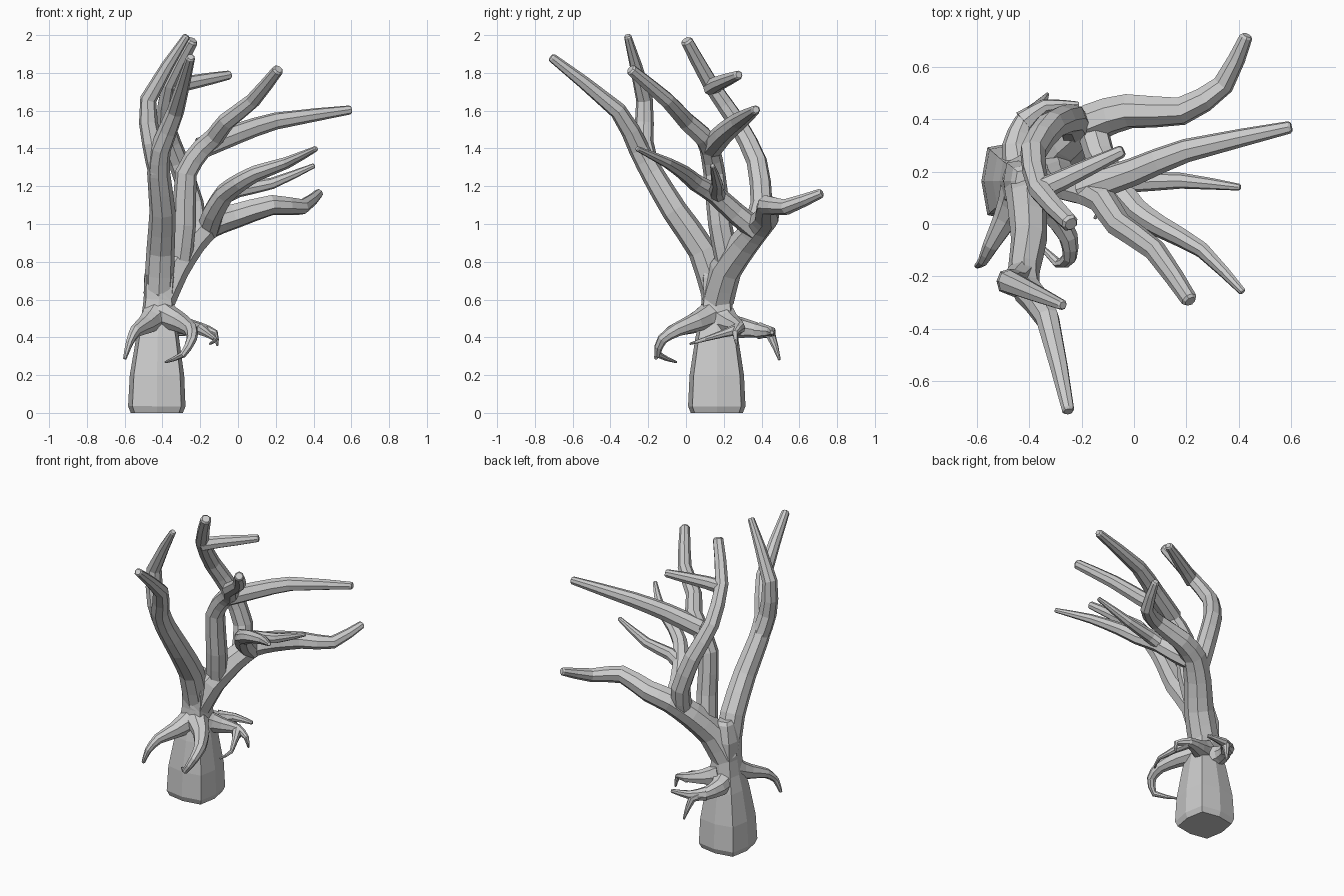
import bpy, bmesh, math
from mathutils import Vector

if "Cube" in bpy.data.objects:
    bpy.data.objects.remove(bpy.data.objects["Cube"])


def soften(p):
    """Add a slightly rounded midpoint to every span of a path."""
    out = []
    for i in range(len(p) - 1):
        a, b = p[max(i - 1, 0)], p[min(i + 2, len(p) - 1)]
        out += [p[i], (p[i] + p[i + 1]) * 0.54 - (a + b) * 0.04]
    return out + [p[-1]]


def tube(name, path, radii, square=1.06, sides=8):
    """Closed eight-sided tube along a path, one radius per point, chamfered tip."""
    co, rad = list(path), list(radii)
    tip, r = co[-1].copy(), rad[-1]
    co[-1] = tip - (tip - co[-2]).normalized() * r * 0.35
    co.append(tip)
    rad.append(r * 0.72)
    bm = bmesh.new()
    rings = []
    tangent = (co[1] - co[0]).normalized()
    side = Vector((1, 0, 0)) if abs(tangent.x) < 0.8 else Vector((0, 1, 0))
    for i, c in enumerate(co):
        a, b = co[max(i - 1, 0)], co[min(i + 1, len(co) - 1)]
        t = (b - a).normalized()
        side = tangent.rotation_difference(t) @ side
        side = (side - t * side.dot(t)).normalized()
        tangent = t
        other = t.cross(side)
        ring = []
        for k in range(sides):
            ang = 2 * math.pi * k / sides
            f = rad[i] * (square if k % 2 else 1.0)
            ring.append(bm.verts.new(c + (side * math.cos(ang) + other * math.sin(ang)) * f))
        rings.append(ring)
    for lo, hi in zip(rings, rings[1:]):
        for k in range(sides):
            n = (k + 1) % sides
            bm.faces.new((lo[k], lo[n], hi[n], hi[k]))
    bm.faces.new(rings[0][::-1])
    bm.faces.new(rings[-1])
    bmesh.ops.recalc_face_normals(bm, faces=bm.faces)
    me = bpy.data.meshes.new(name)
    bm.to_mesh(me)
    bm.free()
    ob = bpy.data.objects.new(name, me)
    bpy.context.collection.objects.link(ob)
    return ob


def limb(name, r0, r1, *pts, ease=1.5):
    """Branch whose radius eases from r0 to r1 along its length."""
    path = soften([Vector(q) for q in pts])
    run = [0.0]
    for a, b in zip(path, path[1:]):
        run.append(run[-1] + (b - a).length)
    return tube(name, path, [r0 + (r1 - r0) * (s / run[-1]) ** ease for s in run])


def claw(name, r0, r1, *pts):
    """Root that thins quickly to a point."""
    return limb(name, r0, r1, *pts, ease=0.7)


def weld(name, base, parts):
    """Union the parts into the base as one clean skin."""
    for part in parts:
        mod = base.modifiers.new("union", 'BOOLEAN')
        mod.operation, mod.solver, mod.object = 'UNION', 'EXACT', part
    dg = bpy.context.evaluated_depsgraph_get()
    mesh = bpy.data.meshes.new_from_object(base.evaluated_get(dg))
    base.modifiers.clear()
    base.data = mesh
    base.name = name
    for part in parts:
        bpy.data.objects.remove(part)


# Flared, squarish foot and trunk: height and radius
profile = [(0, .138), (.035, .152), (.2, .144), (.4, .113), (.5, .09), (.6, .08), (.72, .083), (.85, .06)]
trunk = tube("trunk", [Vector((-.43 + .03 * z * z, .163, z)) for z, r in profile],
             [r for z, r in profile], square=1.2)

branches = []
# Front limb and its fork
branches.append(limb("front_branch", .078, .024, (-.42, .16, .63), (-.41, .085, .86), (-.40, -.06, 1.07),
                     (-.42, -.18, 1.27), (-.41, -.25, 1.4), (-.33, -.36, 1.6), (-.25, -.715, 1.885)))
branches.append(limb("front_branch_fork", .057, .02, (-.42, -.19, 1.28), (-.455, -.225, 1.43),
                     (-.475, -.22, 1.66), (-.27, -.31, 1.998)))
# Long limb sweeping back and to the right
branches.append(limb("back_branch", .09, .024, (-.42, .165, .6), (-.345, .21, .76), (-.25, .31, .9),
                     (-.15, .39, .995), (-.02, .43, 1.04), (.18, .43, 1.1), (.34, .53, 1.09),
                     (.43, .72, 1.165)))
# Rising limb curling over the top, with side twig
branches.append(limb("rear_branch", .06, .033, (-.22, .35, .94), (-.24, .4, 1.11), (-.315, .375, 1.33),
                     (-.385, .275, 1.53), (-.36, .13, 1.74), (-.24, 0, 1.975)))
branches.append(limb("rear_branch_twig", .042, .024, (-.36, .13, 1.72), (-.27, .17, 1.745), (-.04, .28, 1.79)))
# Central limb and its fork
branches.append(limb("middle_branch", .065, .03, (-.31, .22, .8), (-.285, .18, 1.0), (-.275, .15, 1.27),
                     (-.19, .125, 1.4), (-.12, .09, 1.465), (-.06, 0, 1.545), (.08, -.1, 1.655),
                     (.215, -.295, 1.82)))
branches.append(limb("middle_branch_fork", .058, .024, (-.2, .13, 1.4), (0, .2, 1.48), (.2, .28, 1.545),
                     (.6, .37, 1.605)))
# Low forward limb and its fork
branches.append(limb("low_branch", .06, .014, (-.16, .37, .97), (-.13, .26, 1.06), (-.07, .15, 1.16),
                     (.01, .05, 1.22), (.1, -.01, 1.27), (.26, -.1, 1.325), (.415, -.26, 1.4)))
branches.append(limb("low_branch_fork", .042, .013, (-.1, .18, 1.13), (0, .16, 1.18), (.18, .165, 1.215),
                     (.405, .14, 1.31)))
weld("trunk_and_branches", trunk, branches)

# Drooping claw-like roots around the trunk
claw("claw_left", .075, .01, (-.44, .12, .51), (-.49, .02, .465), (-.545, -.08, .43), (-.575, -.14, .37),
     (-.6, -.16, .285))
claw("claw_front", .075, .006, (-.4, .13, .52), (-.31, .05, .48), (-.25, -.05, .44), (-.245, -.125, .39),
     (-.29, -.15, .31), (-.385, -.05, .268))
back = claw("claw_back", .08, .007, (-.43, .2, .46), (-.45, .3, .45), (-.42, .39, .435), (-.36, .45, .41),
            (-.33, .495, .28))
weld("claw_back", back, [claw("back_spur", .045, .012, (-.42, .39, .435), (-.34, .45, .43), (-.21, .455, .425))])
right = claw("claw_right", .078, .006, (-.39, .2, .49), (-.3, .25, .465), (-.2, .285, .45), (-.12, .26, .425),
             (-.11, .27, .355))
weld("claw_right", right, [claw("right_spur", .032, .006, (-.2, .28, .445), (-.12, .1, .39), (-.15, .02, .365))])
